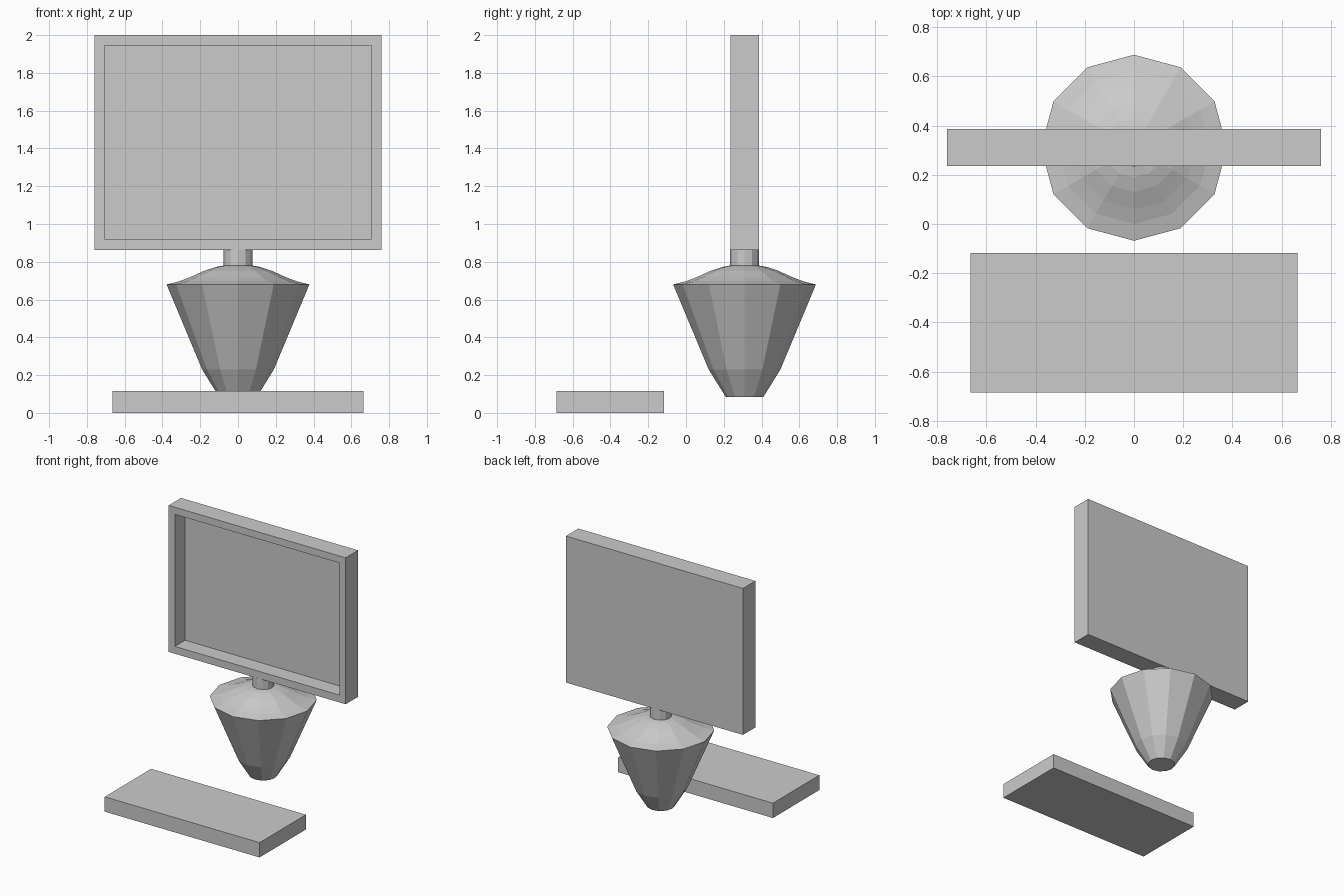
import bpy, bmesh
from math import cos, sin, tau

if "Cube" in bpy.data.objects:
    bpy.data.objects.remove(bpy.data.objects["Cube"])


def finish(name, bm):
    bmesh.ops.recalc_face_normals(bm, faces=bm.faces)
    mesh = bpy.data.meshes.new(name)
    bm.to_mesh(mesh)
    bm.free()
    obj = bpy.data.objects.new(name, mesh)
    bpy.context.collection.objects.link(obj)
    return obj


def box_mesh(lo, hi):
    bm = bmesh.new()
    bmesh.ops.create_cube(bm, size=1)
    for v in bm.verts:
        v.co = [(a + b) / 2 + c * (b - a) for a, b, c in zip(lo, hi, v.co)]
    return bm


def lathe(name, profile, y, sides=12):
    # closed faceted solid from (radius, height) points
    bm = bmesh.new()
    rings = [[bm.verts.new((r * cos(tau * i / sides), y + r * sin(tau * i / sides), z))
              for i in range(sides)] for r, z in profile]
    for a, b in zip(rings, rings[1:]):
        for i in range(sides):
            j = (i + 1) % sides
            bm.faces.new((a[i], a[j], b[j], b[i]))
    bm.faces.new(rings[0])
    bm.faces.new(rings[-1])
    return finish(name, bm)


# Keyboard slab
finish("keyboard", box_mesh((-0.665, -0.685, 0), (0.665, -0.117, 0.115)))

# Screen housing with a recessed front
bm = box_mesh((-0.76, 0.235, 0.863), (0.76, 0.387, 2.0))
bm.normal_update()
front = min(bm.faces, key=lambda f: f.calc_center_median().y)
bmesh.ops.inset_region(bm, faces=[front], thickness=0.075)
for v in front.verts:
    v.co.z = 1.945 if v.co.z > 1.4 else 0.92
pushed = bmesh.ops.extrude_discrete_faces(bm, faces=[front])["faces"]
bmesh.ops.translate(bm, verts=pushed[0].verts, vec=(0, 0.125, 0))
finish("screen", bm)

# Tapered pedestal with a gently domed shoulder
lathe("pedestal", [(0.10, 0.085), (0.19, 0.23), (0.378, 0.68), (0.31, 0.697),
                   (0.25, 0.72), (0.18, 0.752), (0.12, 0.772), (0.077, 0.78)], 0.31)

# Neck joining pedestal and screen
lathe("neck", [(0.077, 0.775), (0.077, 0.865)], 0.31)
